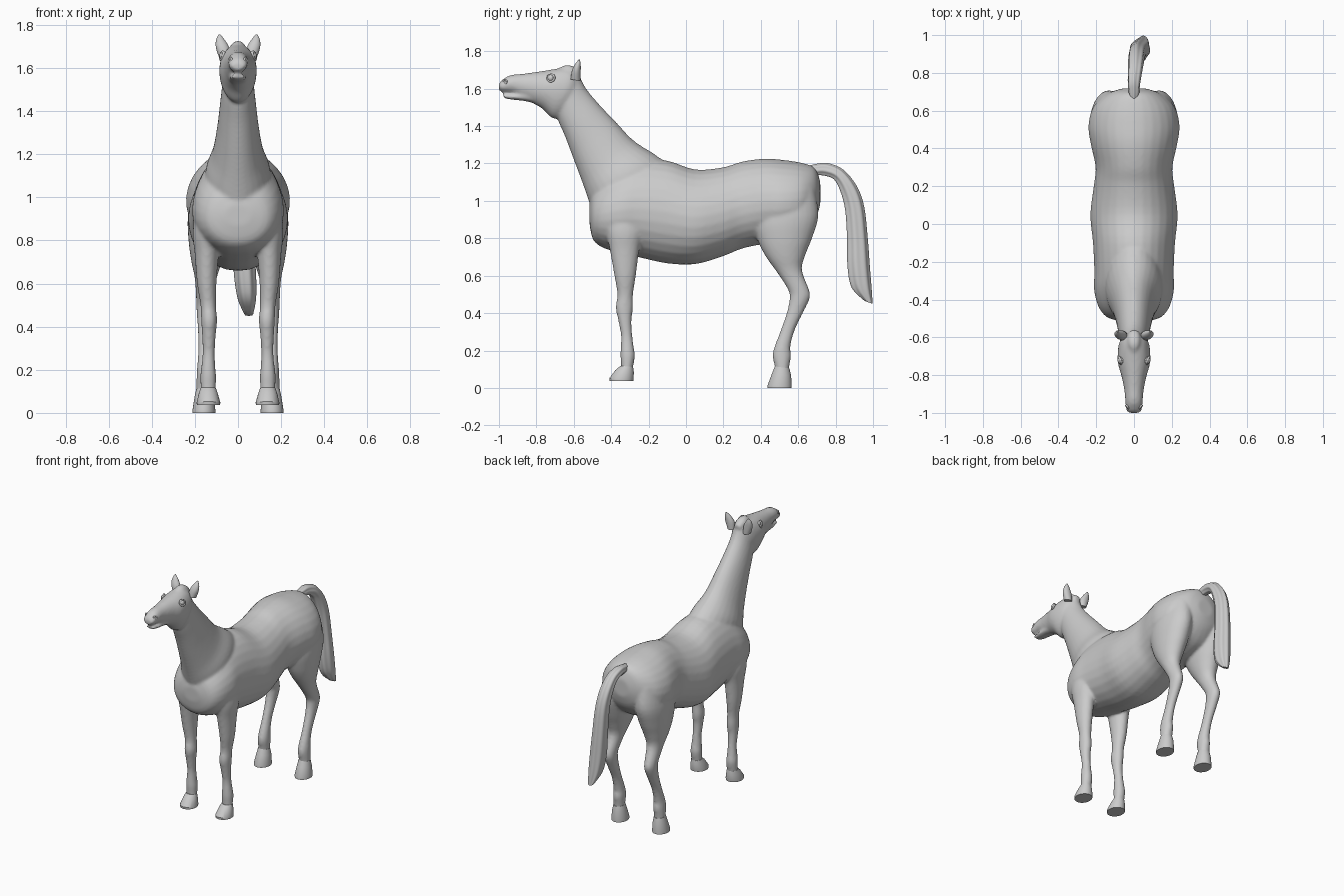
import bpy, bmesh, math
from mathutils import Vector


def spline(rows, steps):
    """Catmull-Rom resampling of section rows."""
    rows = [tuple(r) + (0,) * (6 - len(r)) for r in rows]
    out = []
    for i in range(len(rows) - 1):
        p0, p1 = rows[max(i - 1, 0)], rows[i]
        p2, p3 = rows[i + 1], rows[min(i + 2, len(rows) - 1)]
        for s in range(steps):
            t = s / steps
            out.append([0.5 * (2 * b + (c - a) * t + (2 * a - 5 * b + 4 * c - d) * t * t
                               + (3 * b - a - 3 * c + d) * t ** 3)
                        for a, b, c, d in zip(p0, p1, p2, p3)])
    return out + [list(rows[-1])]


def loft(bm, rows, side=1, steps=4, egg=0.0, flute=0.0, n=28):
    """Each row: side-view point a (y, z), opposite point b (y, z), half width, centre x."""
    rings = []
    for ya, za, yb, zb, w, x in (spline(rows, steps) if steps > 1 else rows):
        ring = []
        for k in range(n):
            t = 2 * math.pi * k / n
            f = 1 + flute * math.cos(7 * t)
            c, s = math.cos(t) * f, math.sin(t) * f
            ring.append(bm.verts.new((side * (x + w * s * (1 - egg * c)),
                                      (ya + yb) / 2 + (ya - yb) / 2 * c,
                                      (za + zb) / 2 + (za - zb) / 2 * c)))
        rings.append(ring)
    faces = [bm.faces.new(rings[0]), bm.faces.new(rings[-1])]
    for r, q in zip(rings, rings[1:]):
        for k in range(n):
            j = (k + 1) % n
            faces.append(bm.faces.new((r[k], r[j], q[j], q[k])))
    bmesh.ops.recalc_face_normals(bm, faces=faces)


def finish(name, bm, angle=40):
    me = bpy.data.meshes.new(name)
    bm.to_mesh(me)
    bm.free()
    ob = bpy.data.objects.new(name, me)
    bpy.context.collection.objects.link(ob)
    bpy.ops.object.select_all(action='DESELECT')
    ob.select_set(True)
    bpy.context.view_layer.objects.active = ob
    bpy.ops.object.shade_smooth_by_angle(angle=math.radians(angle))
    return ob


torso = [(-.517, .97, -.515, .87, .06), (-.495, 1.05, -.495, .79, .14),
         (-.44, 1.12, -.44, .748, .187), (-.35, 1.18, -.35, .722, .211),
         (-.25, 1.22, -.25, .698, .210), (-.1, 1.215, -.1, .666, .217),
         (.05, 1.168, .05, .662, .231), (.2, 1.18, .2, .705, .213),
         (.3, 1.21, .3, .745, .203), (.42, 1.226, .42, .77, .228),
         (.52, 1.219, .52, .78, .241), (.62, 1.203, .62, .82, .215),
         (.69, 1.175, .69, .9, .14), (.718, 1.10, .718, .98, .06)]
neck = [(-.08, 1.19, -.47, .85, .15), (-.17, 1.25, -.52, 1.0, .15),
        (-.28, 1.32, -.555, 1.1, .118), (-.38, 1.425, -.60, 1.22, .097),
        (-.47, 1.52, -.645, 1.34, .084), (-.535, 1.60, -.68, 1.42, .075),
        (-.57, 1.67, -.70, 1.48, .07)]
head = [(-.565, 1.65, -.60, 1.52, .045), (-.60, 1.70, -.65, 1.46, .076),
        (-.65, 1.712, -.71, 1.44, .086), (-.72, 1.702, -.765, 1.49, .084),
        (-.79, 1.691, -.815, 1.52, .067), (-.87, 1.68, -.88, 1.55, .052),
        (-.94, 1.672, -.93, 1.575, .046), (-.985, 1.645, -.98, 1.582, .042),
        (-1.0, 1.625, -1.0, 1.592, .026)]
lower_jaw = [(-.80, 1.58, -.80, 1.52, .045), (-.87, 1.575, -.87, 1.535, .042),
             (-.94, 1.572, -.93, 1.541, .036), (-.98, 1.572, -.975, 1.55, .028)]
front_leg = [(-.45, .98, -.22, .98, .06, .13), (-.43, .84, -.23, .84, .065, .145),
             (-.408, .74, -.25, .74, .056, .145), (-.383, .60, -.268, .60, .045, .145),
             (-.367, .50, -.283, .50, .036, .138), (-.376, .43, -.283, .43, .037, .134),
             (-.362, .36, -.291, .36, .032, .135), (-.348, .28, -.287, .28, .028, .136),
             (-.35, .21, -.278, .21, .033, .138), (-.351, .17, -.273, .17, .037, .138),
             (-.347, .11, -.283, .11, .035, .138), (-.35, .07, -.29, .07, .034, .138)]
hind_leg = [(.40, 1.06, .69, 1.06, .09, .12), (.36, .90, .708, .92, .10, .133),
            (.383, .79, .674, .80, .09, .139), (.428, .70, .638, .71, .072, .145),
            (.492, .61, .620, .63, .050, .15), (.548, .52, .660, .52, .039, .155),
            (.553, .47, .660, .475, .037, .155), (.538, .40, .625, .40, .032, .155),
            (.503, .30, .582, .31, .029, .155), (.473, .22, .558, .22, .034, .155),
            (.463, .17, .562, .17, .037, .155), (.475, .11, .552, .11, .036, .157),
            (.475, .05, .55, .05, .034, .157)]

# body: all fleshy parts fused into one smooth skin
bm = bmesh.new()
loft(bm, torso, egg=.07)
loft(bm, neck, egg=.05)
loft(bm, head, egg=-.05)
loft(bm, lower_jaw)
# thin mane ridge running along the crest of the neck
loft(bm, [(y, z + .004, y - .04, z - .06, .02) for y, z, *_ in neck[1:]])
# forelock between the ears
loft(bm, [(-.56, 1.69, -.57, 1.64, .025), (-.60, 1.718, -.60, 1.66, .034),
          (-.64, 1.727, -.65, 1.67, .032), (-.68, 1.712, -.68, 1.68, .015)])
for s in (1, -1):
    loft(bm, front_leg, s)
    loft(bm, hind_leg, s)
body = finish("body", bm)
rm = body.modifiers.new("Fuse", 'REMESH')
rm.mode = 'VOXEL'
rm.voxel_size = .009
rm.use_smooth_shade = True
sm = body.modifiers.new("Soften", 'SMOOTH')
sm.factor = .5
sm.iterations = 7

# hooves
front_hoof = [(-.35, .118, -.283, .112, .036, .138), (-.378, .095, -.279, .085, .044, .138),
              (-.41, .052, -.28, .045, .055, .137), (-.408, .037, -.282, .037, .054, .137)]
hind_hoof = [(.475, .115, .553, .105, .037, .157), (.46, .078, .562, .066, .045, .157),
             (.437, .016, .565, .012, .053, .158), (.437, 0, .565, 0, .053, .158)]
ear = [(-.617, 1.65, -.565, 1.64, .026, .06), (-.61, 1.695, -.563, 1.69, .031, .071),
       (-.594, 1.73, -.563, 1.727, .021, .081), (-.572, 1.757, -.567, 1.755, .004, .086)]
for s, tag in ((1, "left"), (-1, "right")):
    for name, rows in (("front_hoof", front_hoof), ("hind_hoof", hind_hoof)):
        bm = bmesh.new()
        loft(bm, rows, s, steps=1)
        finish(f"{name}_{tag}", bm, 35)
    bm = bmesh.new()
    loft(bm, ear, s)
    finish(f"ear_{tag}", bm)
    # eyeball with a lid ring, and a nostril rim
    bpy.ops.mesh.primitive_uv_sphere_add(segments=20, ring_count=12, radius=.02,
                                         location=(s * .067, -.722, 1.657))
    bpy.context.object.name = f"eye_{tag}"
    bpy.ops.object.shade_smooth()
    for name, loc, r, thick, aim in (
            ("eyelid", (.075, -.722, 1.657), .019, .006, (1, -.35, .25)),
            ("nostril", (.036, -.968, 1.637), .010, .005, (1, -.7, .2))):
        rot = Vector((s * aim[0], aim[1], aim[2])).to_track_quat('Z', 'Y').to_euler()
        bpy.ops.mesh.primitive_torus_add(major_radius=r, minor_radius=thick,
                                         major_segments=24, minor_segments=10,
                                         location=(s * loc[0], loc[1], loc[2]), rotation=rot)
        bpy.context.object.name = f"{name}_{tag}"
        bpy.ops.object.shade_smooth()

# tail: fluted hair arching back and hanging slightly to one side
tail = [(.65, 1.185, .65, 1.13, .02, 0), (.70, 1.197, .69, 1.135, .027, 0),
        (.76, 1.20, .735, 1.135, .032, 0), (.84, 1.165, .79, 1.115, .037, .006),
        (.91, 1.08, .825, 1.05, .041, .011), (.95, .97, .85, .95, .043, .016),
        (.969, .80, .86, .80, .047, .023), (.98, .65, .862, .65, .05, .032),
        (.99, .53, .885, .535, .042, .041), (.997, .45, .955, .465, .02, .05)]
bm = bmesh.new()
loft(bm, tail, flute=.05, n=56)
finish("tail", bm, 50)
